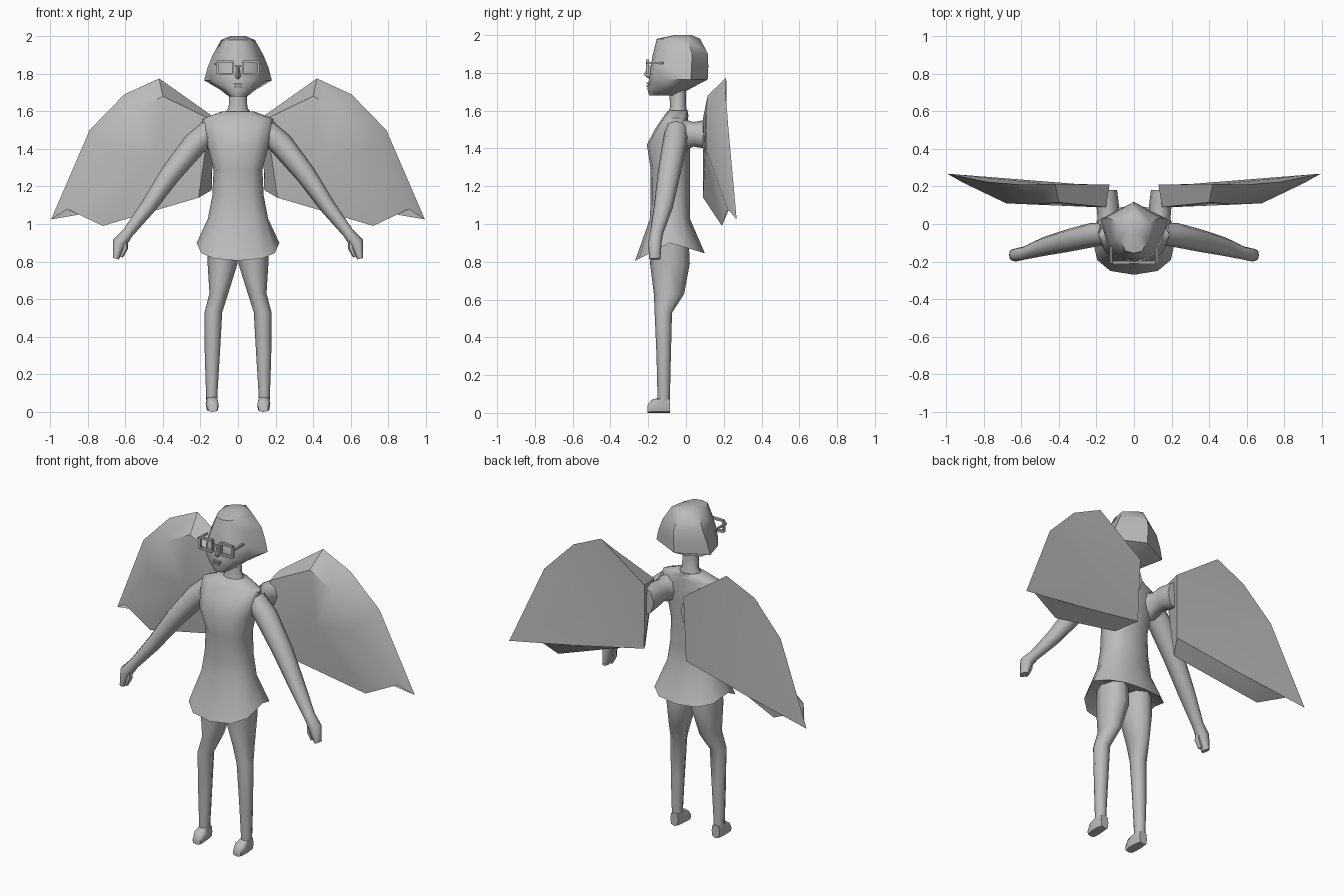
import bpy, bmesh, math
from mathutils import Vector

if "Cube" in bpy.data.objects:
    bpy.data.objects.remove(bpy.data.objects["Cube"])

grey = bpy.data.materials.new("plain grey")
grey.diffuse_color = (0.5, 0.5, 0.5, 1)
grey.use_nodes = True
grey.node_tree.nodes["Principled BSDF"].inputs["Base Color"].default_value = grey.diffuse_color


def finish(name, bm, mirror=False, angle=60):
    bmesh.ops.recalc_face_normals(bm, faces=bm.faces)
    me = bpy.data.meshes.new(name)
    bm.to_mesh(me)
    bm.free()
    me.materials.append(grey)
    ob = bpy.data.objects.new(name, me)
    bpy.context.collection.objects.link(ob)
    bpy.ops.object.select_all(action='DESELECT')
    ob.select_set(True)
    bpy.context.view_layer.objects.active = ob
    bpy.ops.object.shade_smooth_by_angle(angle=math.radians(angle))
    if mirror:
        ob.modifiers.new("Mirror", 'MIRROR').use_mirror_merge = False
    return ob


def loft(name, rings, mirror=False, angle=60):
    """Skin a list of equal rings and cap both ends."""
    bm = bmesh.new()
    vs = [[bm.verts.new(p) for p in r] for r in rings]
    n = len(rings[0])
    for a, b in zip(vs, vs[1:]):
        for i in range(n):
            j = (i + 1) % n
            bm.faces.new((a[i], a[j], b[j], b[i]))
    bm.faces.new(vs[0])
    bm.faces.new(vs[-1])
    return finish(name, bm, mirror, angle)


def circle(n, p=1.0):
    def s(v):
        return math.copysign(abs(v) ** p, v) if abs(v) > 1e-6 else 0.0
    return [(s(math.cos(2 * math.pi * i / n)), s(math.sin(2 * math.pi * i / n))) for i in range(n)]


def tube(name, stations, n=8, mirror=True, axis=None, p=1.0):
    """Stations are (x, y, z, width radius, depth radius) along a path."""
    cs = [Vector(s[:3]) for s in stations]
    rings = []
    for i, s in enumerate(stations):
        d = Vector(axis) if axis else (cs[min(i + 1, len(cs) - 1)] - cs[max(i - 1, 0)]).normalized()
        ref = Vector((0, 0, 1)) if abs(d.y) > 0.8 else Vector((0, 1, 0))
        u = ref.cross(d).normalized()
        v = d.cross(u)
        rings.append([cs[i] + u * s[3] * a + v * s[4] * b for a, b in circle(n, p)])
    return loft(name, rings, mirror)


def boxes(name, specs, mirror=False):
    bm = bmesh.new()
    for c, size in specs:
        r = bmesh.ops.create_cube(bm, size=1)
        for v in r["verts"]:
            v.co = Vector(c) + Vector([v.co[k] * size[k] for k in range(3)])
    return finish(name, bm, mirror, 30)


# Dress: flared hem that is raised at the sides, then waist, chest, shoulders
def dress_ring(z, rx, y0, y1):
    return [Vector((rx * a, (y0 + y1) / 2 + (y1 - y0) / 2 * b, z)) for a, b in circle(12, 0.8)]


hem = dress_ring(0.9, 0.22, -0.27, 0.10)
under = dress_ring(0.9, 0.15, -0.19, 0.03)
for (a, b), v in zip(circle(12, 0.8), hem):
    v.z = 0.90 - (0.095 if b < 0 else 0.055) * abs(b)
dress = [(1.03, .16, -.19, .02), (1.15, .137, -.188, .02), (1.29, .13, -.187, .02),
         (1.42, .165, -.207, .02), (1.50, .185, -.165, .02), (1.56, .19, -.125, .01),
         (1.60, .085, -.095, .012)]
loft("dress", [under, hem] + [dress_ring(*r) for r in dress])

# Neck
tube("neck", [(0, -.04, 1.57, .085, .055), (0, -.042, 1.62, .05, .042), (0, -.045, 1.72, .045, .045)],
     mirror=False, axis=(0, 0, 1))

# Head with bobbed hair: angular outline, pointed at the back
half = [(0, 1), (1, .42), (.8, -.4), (.5, -.9), (0, -1)]
outline = half + [(-a, b) for a, b in half[3:0:-1]]
head = [(1.68, .05, -.195, -.04), (1.715, .095, -.205, .02), (1.765, .18, -.195, .115),
        (1.83, .163, -.188, .118), (1.90, .135, -.175, .117), (1.98, .09, -.155, .075),
        (2.0, .04, -.06, .03)]
loft("head", [[(rx * a, (y0 + y1) / 2 + (y1 - y0) / 2 * b, z) for a, b in outline]
              for z, rx, y0, y1 in head], angle=50)

# Nose and lips
loft("nose", [[(-.008, -.18, 1.84), (.008, -.18, 1.84), (0, -.195, 1.84)],
              [(-.02, -.18, 1.785), (.02, -.18, 1.785), (0, -.225, 1.79)],
              [(-.012, -.18, 1.77), (.012, -.18, 1.77), (0, -.2, 1.772)]])
boxes("lips", [((0, -.2, 1.745), (.045, .018, .008)), ((0, -.2, 1.732), (.035, .018, .008))])

# Glasses: square rims, bridge, side bars
cx, cz, w, h, t = .068, 1.832, .082, .066, .012
boxes("glasses", [((cx, -.205, cz + h / 2), (w, .016, t)), ((cx, -.205, cz - h / 2), (w, .016, t)),
                  ((cx - w / 2, -.205, cz), (t, .016, h)), ((cx + w / 2, -.205, cz), (t, .016, h)),
                  ((.015, -.205, cz + .01), (.03, .012, .01)),
                  ((.122, -.165, cz + .02), (.012, .09, .01))], mirror=True)

# Arms with hands and thumbs
tube("arm", [(.15, -.05, 1.50, .06, .06), (.23, -.06, 1.425, .065, .065), (.36, -.09, 1.265, .055, .06),
             (.48, -.12, 1.09, .042, .05), (.585, -.155, .955, .03, .035),
             (.63, -.165, .90, .038, .035), (.65, -.165, .815, .016, .03)])
tube("thumb", [(.605, -.17, .93, .02, .02), (.602, -.175, .87, .016, .018), (.622, -.175, .825, .01, .014)], 6)

# Legs and feet
tube("leg", [(.083, -.085, .90, .077, .10), (.082, -.085, .79, .08, .105), (.102, -.09, .63, .05, .08),
             (.131, -.12, .53, .047, .046), (.137, -.118, .30, .04, .038),
             (.14, -.118, .09, .03, .033), (.14, -.118, .03, .028, .033)], axis=(0, 0, 1))
tube("foot", [(.138, -.085, .04, .026, .04), (.138, -.13, .042, .034, .042), (.136, -.18, .035, .034, .035),
              (.135, -.205, .02, .026, .02)], axis=(0, 1, 0), p=0.6)

# Wing stems on the shoulder blades
tube("wing_stem", [(.12, -.03, 1.47, .075, .09), (.14, .04, 1.475, .055, .065),
                   (.14, .10, 1.475, .06, .075), (.16, .18, 1.46, .07, .09)], axis=(0, 1, 0))

# Wings: back outline, smaller front outline, each closed by a fan
back = [(.13, .21, 1.57), (.42, .213, 1.775), (.605, .21, 1.69), (.79, .225, 1.5),
        (.995, .268, 1.025), (.58, .235, 1.095), (.14, .20, 1.18)]
front = [(.15, .09, 1.56), (.40, .115, 1.68), (.56, .105, 1.60), (.68, .11, 1.38),
         (.91, .22, 1.08), (.72, .19, .99), (.21, .09, 1.14)]
bm = bmesh.new()
loops = [[bm.verts.new(p) for p in pts] for pts in (back, front)]
hubs = [bm.verts.new((.48, .215, 1.40)), bm.verts.new((.45, .10, 1.36))]
for i in range(7):
    j = (i + 1) % 7
    bm.faces.new((loops[0][i], loops[0][j], loops[1][j], loops[1][i]))
    for k in (0, 1):
        bm.faces.new((loops[k][i], loops[k][j], hubs[k]))
finish("wing", bm, True, 45)
